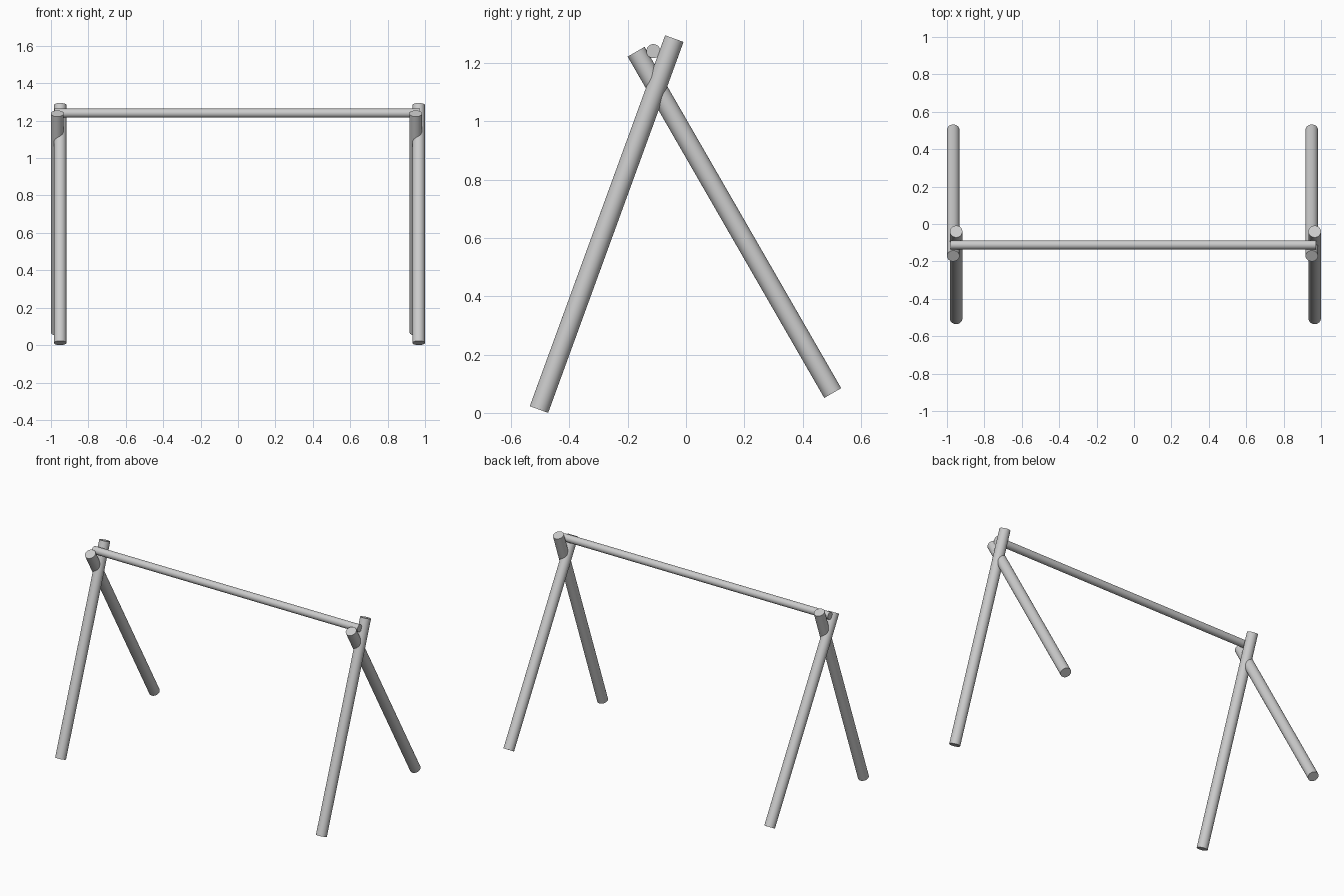
import bpy
import math
from mathutils import Vector

cube = bpy.data.objects.get("Cube")
if cube:
    bpy.data.objects.remove(cube, do_unlink=True)

grey = bpy.data.materials.new("light_grey")
grey.use_nodes = True
grey.diffuse_color = (0.6, 0.6, 0.6, 1)
grey.node_tree.nodes["Principled BSDF"].inputs["Base Color"].default_value = (0.6, 0.6, 0.6, 1)


def pole(name, start, end, radius):
    """Round pole between two end centres."""
    a, b = Vector(start), Vector(end)
    axis = b - a
    bpy.ops.mesh.primitive_cylinder_add(
        vertices=48, radius=radius, depth=axis.length, location=(a + b) / 2,
        rotation=axis.to_track_quat('Z', 'Y').to_euler())
    obj = bpy.context.object
    obj.name = name
    obj.data.materials.append(grey)
    bpy.ops.object.shade_smooth_by_angle(angle=math.radians(35))
    return obj


LEG_RADIUS = 0.0335

# Two identical pairs of crossed legs, one at each end
for side, shift in (("right", 0), ("left", 1.917)):
    front_x = -0.951 + shift
    back_x = -0.9665 + shift
    pole(side + "_front_leg", (front_x, -0.504, 0.0115), (front_x, -0.04, 1.283), LEG_RADIUS)
    pole(side + "_back_leg", (back_x, 0.503, 0.068), (back_x, -0.171, 1.238), LEG_RADIUS)

# Crossbar resting in the forks of the legs
pole("crossbar", (-0.98, -0.112, 1.24), (0.972, -0.112, 1.24), 0.024)
